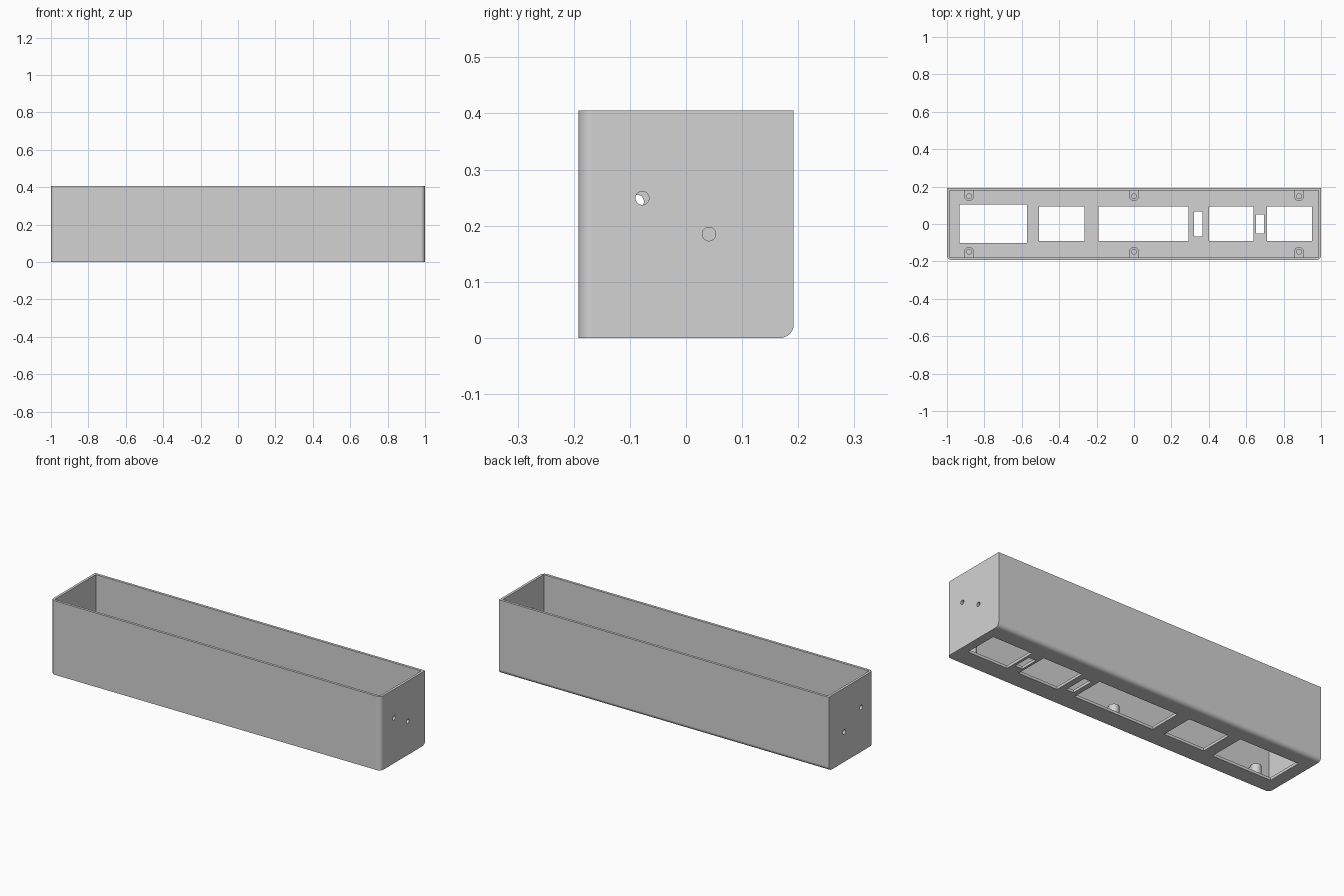
import bpy, bmesh, math
from mathutils import Matrix

if "Cube" in bpy.data.objects:
    bpy.data.objects.remove(bpy.data.objects["Cube"])

W, D, H = 1.0, 0.192, 0.405      # half length, half depth, height
WALL, FLOOR = 0.014, 0.015

grey = bpy.data.materials.new("light grey")
grey.diffuse_color = (0.65, 0.65, 0.655, 1)
grey.use_nodes = True
grey.node_tree.nodes["Principled BSDF"].inputs["Base Color"].default_value = grey.diffuse_color


def make(name, bm):
    mesh = bpy.data.meshes.new(name)
    bm.to_mesh(mesh)
    bm.free()
    mesh.materials.append(grey)
    ob = bpy.data.objects.new(name, mesh)
    bpy.context.collection.objects.link(ob)
    return ob


def add_box(bm, x0, x1, y0, y1, z0, z1):
    m = (Matrix.Translation(((x0 + x1) / 2, (y0 + y1) / 2, (z0 + z1) / 2))
         @ Matrix.Diagonal((x1 - x0, y1 - y0, z1 - z0, 1)))
    bmesh.ops.create_cube(bm, size=1, matrix=m)


def add_cylinder(bm, r, depth, matrix):
    bmesh.ops.create_cone(bm, cap_ends=True, segments=32, radius1=r, radius2=r,
                          depth=depth, matrix=matrix)


def boolean(target, tool, operation):
    mod = target.modifiers.new(operation.lower(), 'BOOLEAN')
    mod.operation, mod.solver, mod.object = operation, 'EXACT', tool
    bpy.context.view_layer.objects.active = target
    bpy.ops.object.modifier_apply(modifier=mod.name)
    bpy.data.objects.remove(tool)


# Outer body: rounded front uprights and rounded back bottom edge
bm = bmesh.new()
add_box(bm, -W, W, -D, D, 0, H)


def rounded(e):
    a, b = (v.co for v in e.verts)
    upright = abs(a.z - b.z) > 0.1 and a.y < 0
    back_bottom = abs(a.x - b.x) > 1 and a.y > 0 and a.z < 0.1
    return upright or back_bottom


bmesh.ops.bevel(bm, geom=[e for e in bm.edges if rounded(e)], offset=0.024,
                segments=8, profile=0.5, affect='EDGES')
case = make("open_case", bm)

# Hollow interior
bm = bmesh.new()
add_box(bm, -W + WALL, W - WALL, -D + WALL, D - WALL, FLOOR, H + 0.1)
boolean(case, make("cavity_cutter", bm), 'DIFFERENCE')

# Floor windows: x range and y range
bm = bmesh.new()
for x0, x1, y0, y1 in [(-0.932, -0.572, -0.102, 0.104), (-0.509, -0.264, -0.092, 0.094),
                       (-0.191, 0.292, -0.092, 0.094), (0.320, 0.366, -0.066, 0.068),
                       (0.400, 0.639, -0.092, 0.094), (0.652, 0.696, -0.050, 0.052),
                       (0.711, 0.953, -0.092, 0.094)]:
    add_box(bm, x0, x1, y0, y1, -0.1, FLOOR + 0.03)
boolean(case, make("window_cutter", bm), 'DIFFERENCE')

# Cable holes through the end walls
bm = bmesh.new()
for x, y, z in [(W, -0.078, 0.249), (W, 0.041, 0.185),
                (-W, -0.087, 0.243), (-W, 0.060, 0.165)]:
    add_cylinder(bm, 0.012, 0.1, Matrix.Translation((x, y, z))
                 @ Matrix.Rotation(math.pi / 2, 4, 'Y'))
boolean(case, make("cable_hole_cutter", bm), 'DIFFERENCE')

# Screw bosses, each joined to the nearby wall, with a blind screw hole
BOSS_TOP = 0.08
for x in (-0.882, 0, 0.882):
    for side in (-1, 1):
        y = side * 0.149
        bm = bmesh.new()
        add_cylinder(bm, 0.026, BOSS_TOP - 0.01,
                     Matrix.Translation((x, y, (BOSS_TOP + 0.01) / 2)))
        boss = make("screw_boss", bm)
        bm = bmesh.new()
        y0, y1 = sorted((y, side * (D - 0.006)))
        add_box(bm, x - 0.0245, x + 0.0245, y0, y1, 0.012, BOSS_TOP - 0.008)
        boolean(boss, make("boss_web", bm), 'UNION')
        bm = bmesh.new()
        add_cylinder(bm, 0.013, 0.1, Matrix.Translation((x, y, FLOOR + 0.055)))
        boolean(boss, make("screw_hole_cutter", bm), 'DIFFERENCE')

# Smooth the curved faces, keep edges sharp and large faces flat
bpy.ops.object.select_all(action='SELECT')
bpy.ops.object.shade_smooth_by_angle(angle=math.radians(30))
for ob in bpy.context.selected_objects:
    flat = ob.modifiers.new("flat_faces", 'WEIGHTED_NORMAL')
    flat.keep_sharp = True
